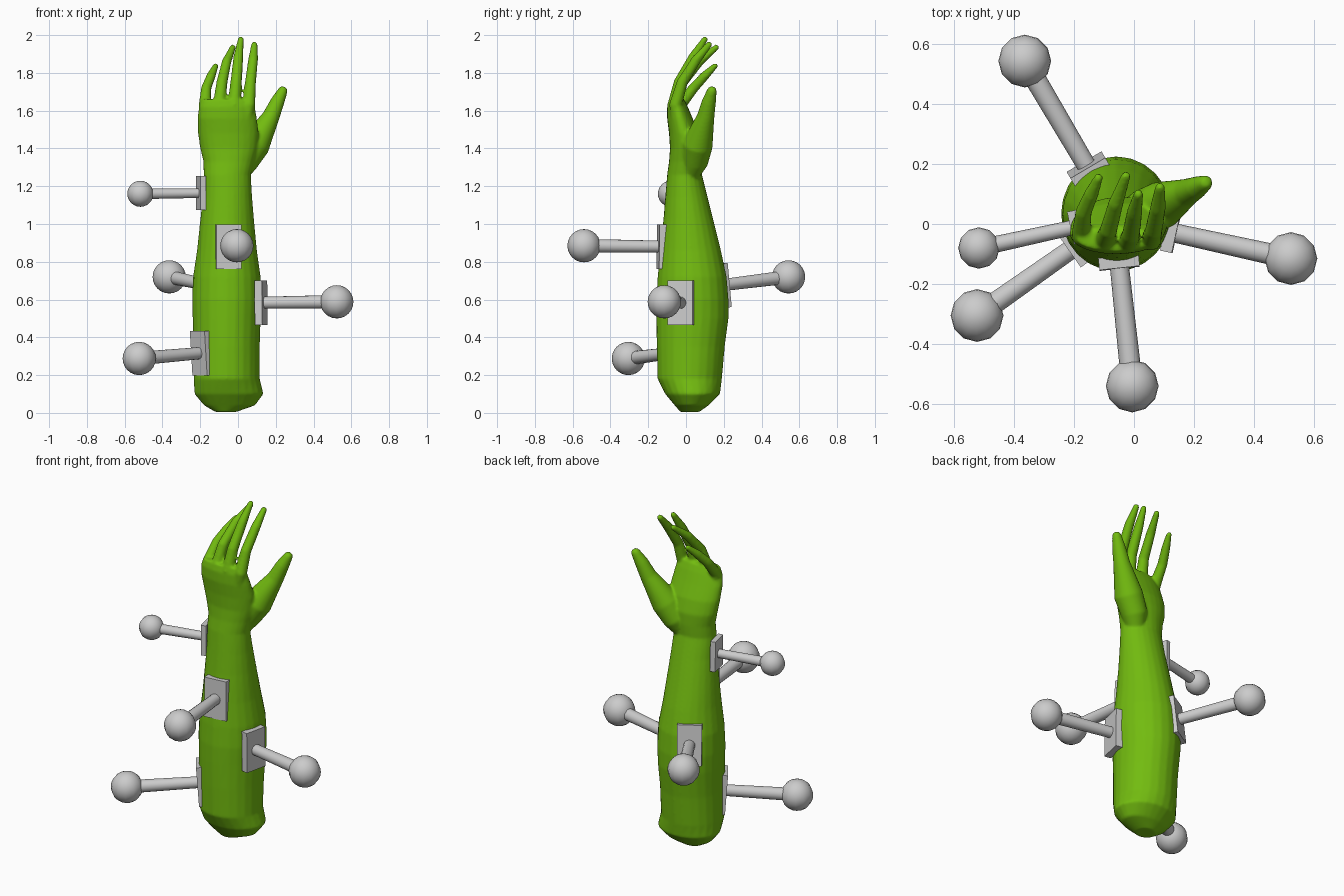
import bpy, bmesh, math
from mathutils import Vector, Matrix

if "Cube" in bpy.data.objects:
    bpy.data.objects.remove(bpy.data.objects["Cube"])

SIDES = 24


def loft(bm, rings):
    """Skin a list of equal-sized point rings and close both ends."""
    loops = [[bm.verts.new(p) for p in ring] for ring in rings]
    for a, b in zip(loops, loops[1:]):
        for i in range(len(a)):
            j = (i + 1) % len(a)
            bm.faces.new((a[i], a[j], b[j], b[i]))
    bm.faces.new(loops[0][::-1])
    bm.faces.new(loops[-1])


def tube(bm, stations):
    """Tapering tube with a rounded tip along (x, y, z, radius) stations."""
    pts = [Vector(s[:3]) for s in stations]
    rad = [s[3] for s in stations]
    end = (pts[-1] - pts[-2]).normalized()
    tip, r = pts[-1], rad[-1]
    for k, s in ((0.5, 0.85), (0.85, 0.5)):
        pts.append(tip + end * r * k)
        rad.append(r * s)
    rings = []
    for i, p in enumerate(pts):
        t = (pts[min(i + 1, len(pts) - 1)] - pts[max(i - 1, 0)]).normalized()
        u = Vector((0, 1, 0)).cross(t).normalized()
        v = t.cross(u)
        rings.append([p + rad[i] * (u * math.cos(a) + v * math.sin(a))
                      for a in (2 * math.pi * k / SIDES for k in range(SIDES))])
    loft(bm, rings)


def finish(bm, name):
    bmesh.ops.recalc_face_normals(bm, faces=bm.faces)
    mesh = bpy.data.meshes.new(name)
    bm.to_mesh(mesh)
    bm.free()
    obj = bpy.data.objects.new(name, mesh)
    bpy.context.collection.objects.link(obj)
    return obj


# Forearm and palm cross-sections: z, x min, x max, y min, y max
sections = [
    (0.005, -0.12, -0.01, -0.03, 0.07), (0.04, -0.18, 0.09, -0.06, 0.12),
    (0.10, -0.23, 0.135, -0.11, 0.18), (0.18, -0.235, 0.115, -0.15, 0.19),
    (0.35, -0.235, 0.115, -0.155, 0.205), (0.50, -0.24, 0.12, -0.157, 0.225),
    (0.60, -0.243, 0.125, -0.157, 0.225), (0.72, -0.238, 0.12, -0.15, 0.215),
    (0.86, -0.217, 0.10, -0.137, 0.185), (1.02, -0.20, 0.085, -0.12, 0.145),
    (1.14, -0.187, 0.075, -0.11, 0.115), (1.26, -0.182, 0.068, -0.10, 0.085),
    (1.33, -0.183, 0.085, -0.09, 0.09), (1.40, -0.20, 0.105, -0.085, 0.09),
    (1.48, -0.212, 0.11, -0.09, 0.07), (1.56, -0.215, 0.10, -0.10, 0.035),
    (1.62, -0.207, 0.09, -0.10, 0.01), (1.66, -0.19, 0.075, -0.09, -0.01),
]
rings = []
for z, x0, x1, y0, y1 in sections:
    rings.append([((x0 + x1) / 2 + (x1 - x0) / 2 * math.cos(a),
                   (y0 + y1) / 2 + (y1 - y0) / 2 * math.sin(a), z)
                  for a in (2 * math.pi * k / SIDES for k in range(SIDES))])
bm = bmesh.new()
loft(bm, rings)

# Fingers, from little finger to index, then thumb
digits = [
    [(-0.165, -0.04, 1.55, 0.03), (-0.176, -0.03, 1.63, 0.032), (-0.168, 0.04, 1.72, 0.027),
     (-0.142, 0.10, 1.785, 0.024), (-0.118, 0.155, 1.838, 0.015)],
    [(-0.095, -0.05, 1.55, 0.03), (-0.10, -0.06, 1.63, 0.034), (-0.085, -0.02, 1.75, 0.029),
     (-0.06, 0.07, 1.86, 0.025), (-0.027, 0.16, 1.935, 0.016)],
    [(-0.025, -0.05, 1.55, 0.03), (-0.02, -0.064, 1.63, 0.035), (-0.01, -0.035, 1.75, 0.03),
     (0.002, 0.04, 1.885, 0.026), (0.015, 0.10, 1.978, 0.016)],
    [(0.045, -0.05, 1.55, 0.03), (0.057, -0.055, 1.63, 0.034), (0.066, -0.02, 1.75, 0.029),
     (0.08, 0.055, 1.87, 0.026), (0.087, 0.122, 1.95, 0.017)],
    [(0.005, 0.02, 1.26, 0.05), (0.035, 0.045, 1.33, 0.072), (0.09, 0.062, 1.42, 0.08),
     (0.135, 0.085, 1.50, 0.062), (0.175, 0.105, 1.57, 0.046), (0.21, 0.122, 1.65, 0.037),
     (0.237, 0.137, 1.705, 0.026)],
]
for d in digits:
    tube(bm, d)
arm = finish(bm, "forearm_and_hand")

# Fuse the arm volumes into one continuous skin
remesh = arm.modifiers.new("fuse", 'REMESH')
remesh.mode = 'VOXEL'
remesh.voxel_size = 0.0075
remesh.use_smooth_shade = True
smooth = arm.modifiers.new("soften", 'SMOOTH')
smooth.factor = 0.5
smooth.iterations = 5
green = bpy.data.materials.new("green_skin")
green.diffuse_color = (0.17, 0.50, 0.005, 1)
green.use_nodes = True
green.node_tree.nodes["Principled BSDF"].inputs["Base Color"].default_value = green.diffuse_color
arm.data.materials.append(green)


def marker(name, base, ball, ball_r, size):
    """Mounting plate on the arm, rod, and ball end."""
    base, ball = Vector(base), Vector(ball)
    n = (ball - base).normalized()
    side = Vector((0, 0, 1)).cross(n).normalized()
    up = n.cross(side)
    rot = Matrix((side, up, n)).transposed().to_4x4()

    bm = bmesh.new()
    bmesh.ops.create_cube(bm, size=1, matrix=Matrix.Translation(base) @ rot
                          @ Matrix.Diagonal((*size, 1)))
    finish(bm, name + "_plate")

    bm = bmesh.new()
    bmesh.ops.create_cone(bm, cap_ends=True, segments=16, radius1=ball_r * 0.36,
                          radius2=ball_r * 0.41, depth=(ball - base).length,
                          matrix=Matrix.Translation((base + ball) / 2) @ rot)
    rod = finish(bm, name + "_rod")
    for f in rod.data.polygons:
        f.use_smooth = len(f.vertices) == 4

    bm = bmesh.new()
    bmesh.ops.create_uvsphere(bm, u_segments=12, v_segments=12, radius=ball_r,
                              matrix=Matrix.Translation(ball))
    end = finish(bm, name + "_ball")
    for f in end.data.polygons:
        f.use_smooth = True


# Five tracking markers around the forearm
big, small = (0.135, 0.235, 0.04), (0.11, 0.18, 0.03)
marker("wrist_marker", (-0.196, -0.01, 1.163), (-0.517, -0.08, 1.16), 0.069, small)
marker("front_marker", (-0.05, -0.128, 0.88), (-0.006, -0.54, 0.885), 0.088, big)
marker("right_marker", (0.122, -0.027, 0.583), (0.523, -0.115, 0.588), 0.088, big)
marker("elbow_marker", (-0.193, -0.073, 0.317), (-0.523, -0.305, 0.288), 0.088, big)
marker("back_marker", (-0.15, 0.18, 0.675), (-0.364, 0.543, 0.72), 0.088, big)
